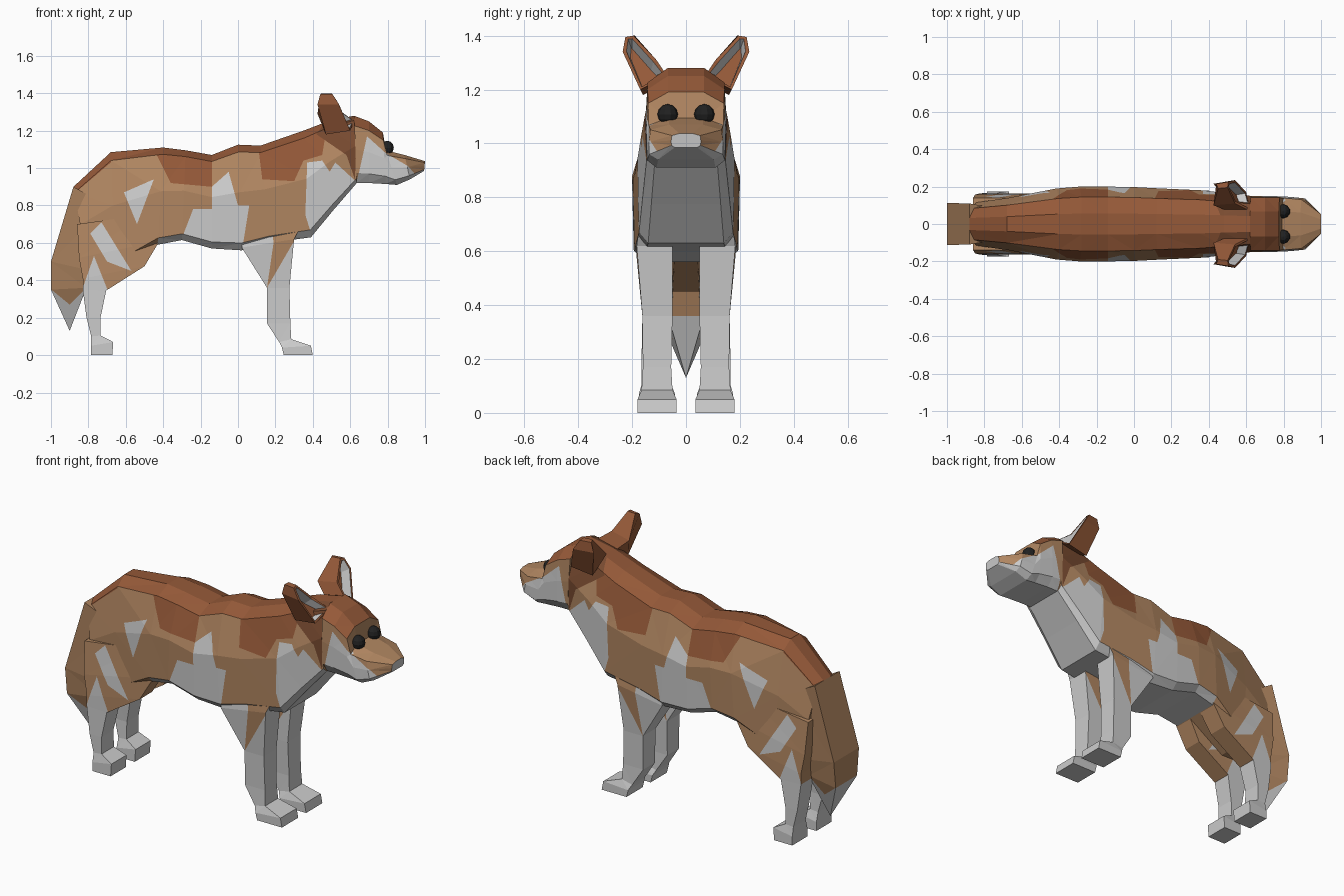
import bpy, bmesh
from mathutils import Vector

if "Cube" in bpy.data.objects:
    bpy.data.objects.remove(bpy.data.objects["Cube"])

GREY, BROWN, RUST, DARK, BLACK = range(5)
MATS = []
for name, col in (("pale_fur", (0.8, 0.8, 0.8)), ("brown_fur", (0.44, 0.24, 0.12)),
                  ("rust_fur", (0.30, 0.10, 0.04)), ("dark_fur", (0.19, 0.07, 0.03)),
                  ("black", (0.015, 0.015, 0.015))):
    m = bpy.data.materials.new(name)
    m.diffuse_color = (*col, 1)
    m.use_nodes = True
    m.node_tree.nodes["Principled BSDF"].inputs["Base Color"].default_value = m.diffuse_color
    MATS.append(m)


def inside(x, z, poly):
    hit = False
    for (x1, z1), (x2, z2) in zip(poly, poly[1:] + poly[:1]):
        if (z1 > z) != (z2 > z) and x < x1 + (z - z1) * (x2 - x1) / (z2 - z1):
            hit = not hit
    return hit


def side_faces(bm, poly):
    """Side-facing faces whose x/z box overlaps the patch."""
    lo = [min(p[i] for p in poly) for i in (0, 1)]
    hi = [max(p[i] for p in poly) for i in (0, 1)]
    out = []
    for f in bm.faces:
        xs, zs = [v.co.x for v in f.verts], [v.co.z for v in f.verts]
        if (abs(f.normal.y) > 0.3 and max(xs) > lo[0] and min(xs) < hi[0]
                and max(zs) > lo[1] and min(zs) < hi[1]):
            out.append(f)
    return out


def paint(bm, poly, mat):
    """Cut a side-view patch into the surface and colour it."""
    for a, b in zip(poly, poly[1:] + poly[:1]):
        fs = side_faces(bm, poly)
        geom = set(fs) | {e for f in fs for e in f.edges} | {v for f in fs for v in f.verts}
        bmesh.ops.bisect_plane(bm, geom=list(geom), dist=1e-5, plane_co=(a[0], 0, a[1]),
                               plane_no=(b[1] - a[1], 0, a[0] - b[0]))
        bm.normal_update()
    for f in side_faces(bm, poly):
        c = f.calc_center_median()
        if inside(c.x, c.z, poly):
            f.material_index = mat


def finish(name, bm):
    me = bpy.data.meshes.new(name)
    bm.to_mesh(me)
    bm.free()
    for m in MATS:
        me.materials.append(m)
    ob = bpy.data.objects.new(name, me)
    bpy.context.collection.objects.link(ob)
    return ob


def loft(name, rings, colour, patches=()):
    bm = bmesh.new()
    vs = [[bm.verts.new(p) for p in r] for r in rings]
    n = len(vs[0])
    for a, b in zip(vs, vs[1:]):
        for i in range(n):
            bm.faces.new((a[i], a[(i + 1) % n], b[(i + 1) % n], b[i]))
    bm.faces.new(vs[0])
    bm.faces.new(vs[-1])
    bmesh.ops.remove_doubles(bm, verts=bm.verts[:], dist=1e-5)
    bmesh.ops.triangulate(bm, faces=bm.faces[:])
    bmesh.ops.recalc_face_normals(bm, faces=bm.faces[:])
    bm.normal_update()
    for f in bm.faces:
        f.material_index = colour(f.calc_center_median(), f.normal)
    for poly, mat in patches:
        paint(bm, poly, mat)
    return finish(name, bm)


def trunk_ring(xt, zt, xb, zb, w, shape):
    half = [(xt + (xb - xt) * t, w * k, zt + (zb - zt) * t) for t, k in shape]
    return half + [(x, -y, z) for x, y, z in reversed(half)]


def leg_ring(s, xb, zb, xf, zf, yi, yo):
    return [(xb, s * yi, zb), (xb, s * yo, zb), (xf, s * yo, zf), (xf, s * yi, zf)]


# Body, rump to neck
BODY = [(0, .28), (.07, .72), (.45, 1), (.93, .97), (1, .78)]
body = [(-.88, .9, -.80, .45, .115), (-.68, 1.085, -.66, .45, .14), (-.4, 1.11, -.43, .59, .19),
        (-.28, 1.095, -.3, .615, .2), (-.14, 1.07, -.14, .57, .2), (0, 1.125, .02, .56, .197),
        (.12, 1.12, .17, .60, .19), (.35, 1.2, .39, .63, .18), (.48, 1.25, .51, .775, .165),
        (.62, 1.28, .635, .92, .15)]


def body_colour(c, n):
    if n.z > 0.6:
        return RUST
    return GREY if n.z < -0.45 and c.x > -0.42 else BROWN


loft("body", [trunk_ring(*r, BODY) for r in body], body_colour, [
    ([(-.46, 1.12), (-.36, .92), (-.14, .9), (-.14, 1.09)], RUST),
    ([(.11, 1.1), (.13, .94), (.3, .93), (.35, 1.04), (.45, 1.07), (.48, 1.25), (.35, 1.2)], RUST),
    ([(-.68, 1.1), (-.9, .92), (-.88, .86), (-.68, 1.03)], RUST),
    ([(.42, 1.18), (.5, 1.3), (.64, 1.3), (.625, .94), (.58, 1.07)], DARK),
    ([(-.61, .87), (-.45, .94), (-.54, .7)], GREY),
    ([(-.79, .65), (-.73, .71), (-.57, .45), (-.7, .5)], GREY),
    ([(-.31, .6), (-.24, .78), (-.14, .78), (-.14, .9), (-.05, .98), (0, .8), (.06, .8),
      (.02, .55), (-.14, .55)], GREY),
    ([(.37, 1.03), (.45, 1.04), (.49, .98), (.52, 1.03), (.64, .92), (.4, .62), (.36, .75)], GREY)])

# Head and muzzle
HEAD = [(0, .45), (.15, .95), (.5, 1), (.85, .99), (1, .75)]
head = [(.62, 1.28, .635, .92, .15), (.7, 1.25, .7, .92, .15), (.775, 1.19, .79, .915, .148),
        (.79, 1.095, .85, .91, .146), (.89, 1.07, .92, .94, .138), (1, 1.037, .995, .985, .055)]


def head_colour(c, n):
    if c.x > 0.99:
        return GREY
    if n.z < -0.4:
        return GREY
    return RUST if c.x < 0.77 and n.z > 0.4 else BROWN


loft("head", [trunk_ring(*r, HEAD) for r in head], head_colour, [
    ([(.61, 1.2), (.69, 1.17), (.635, .93), (.61, .93)], BROWN),
    ([(.63, .9), (.69, 1.17), (.79, 1.08), (.91, 1.01), (.97, .94), (.84, .89)], GREY)])

# Hanging tail
tail = [(-.88, .9, -.7, .8, .11), (-1, .5, -.78, .45, .112), (-1, .35, -.81, .36, .095),
        (-.9, .13, -.9, .13, 0)]
loft("tail", [[(xb, w, zb), (xb, -w, zb), (xf, -w * .7, zf), (xf, w * .7, zf)]
              for xb, zb, xf, zf, w in tail],
     lambda c, n: GREY if c.z < .33 else BROWN,
     [([(-1.01, .36), (-.9, .27), (-.79, .38), (-.79, .1), (-1.01, .1)], GREY),
      ([(-1.01, .36), (-.9, .27), (-.79, .38), (-.79, .45), (-1.01, .45)], BROWN)])

# Legs, ears and eyes on both sides
hind = [(-.86, .7, -.5, .75, .04, .14), (-.85, .52, -.42, .61, .04, .157),
        (-.83, .41, -.5, .475, .05, .162), (-.83, .35, -.705, .345, .05, .162),
        (-.81, .2, -.735, .2, .06, .165), (-.785, .1, -.735, .105, .055, .165),
        (-.785, .05, -.667, .07, .04, .175), (-.785, 0, -.672, 0, .04, .175)]
fore = [(.03, .64, .33, .68, .05, .175), (.02, .575, .3, .62, .05, .183),
        (.155, .36, .275, .36, .05, .162), (.155, .17, .28, .17, .055, .16),
        (.22, .07, .285, .085, .05, .165), (.235, .04, .39, .05, .035, .18),
        (.245, 0, .4, 0, .035, .18)]
ear_back = [(.5, .07, 1.22), (.47, .16, 1.18), (.425, .215, 1.34), (.44, .215, 1.395),
            (.45, .19, 1.4), (.425, .1, 1.29)]
ear_rim = [(.62, .07, 1.25), (.6, .17, 1.2), (.54, .235, 1.34), (.505, .225, 1.395),
           (.5, .195, 1.4), (.54, .11, 1.31)]

for s, side in ((1, "left"), (-1, "right")):
    loft(f"hind_leg_{side}", [leg_ring(s, *r) for r in hind],
         lambda c, n: GREY if c.z < .36 else BROWN,
         [([(-.79, .65), (-.73, .71), (-.57, .45), (-.7, .5)], GREY),
          ([(-.84, .33), (-.77, .53), (-.69, .33)], GREY)])
    loft(f"front_leg_{side}", [leg_ring(s, *r) for r in fore], lambda c, n: GREY,
         [([(.18, .7), (.19, .6), (.155, .36), (.3, .61), (.34, .7)], BROWN)])

    # Cupped ear with pale lining
    bm = bmesh.new()
    a, b = ([bm.verts.new((x, s * y, z)) for x, y, z in r] for r in (ear_back, ear_rim))
    for i in range(6):
        bm.faces.new((a[i], a[(i + 1) % 6], b[(i + 1) % 6], b[i]))
    bm.faces.new(a)
    front = bm.faces.new(b)
    bmesh.ops.recalc_face_normals(bm, faces=bm.faces[:])
    for f in bm.faces:
        f.material_index = RUST
    bmesh.ops.inset_region(bm, faces=[front], thickness=0.014)
    res = bmesh.ops.inset_region(bm, faces=[front], thickness=0.012, depth=-0.05)
    for f in res["faces"]:
        f.material_index = GREY
    front.material_index = RUST
    finish(f"ear_{side}", bm)

    # Eye
    bm = bmesh.new()
    bmesh.ops.create_uvsphere(bm, u_segments=10, v_segments=6, radius=0.038)
    bmesh.ops.translate(bm, verts=bm.verts[:], vec=Vector((.797, s * .068, 1.108)))
    for f in bm.faces:
        f.material_index = BLACK
    finish(f"eye_{side}", bm)
